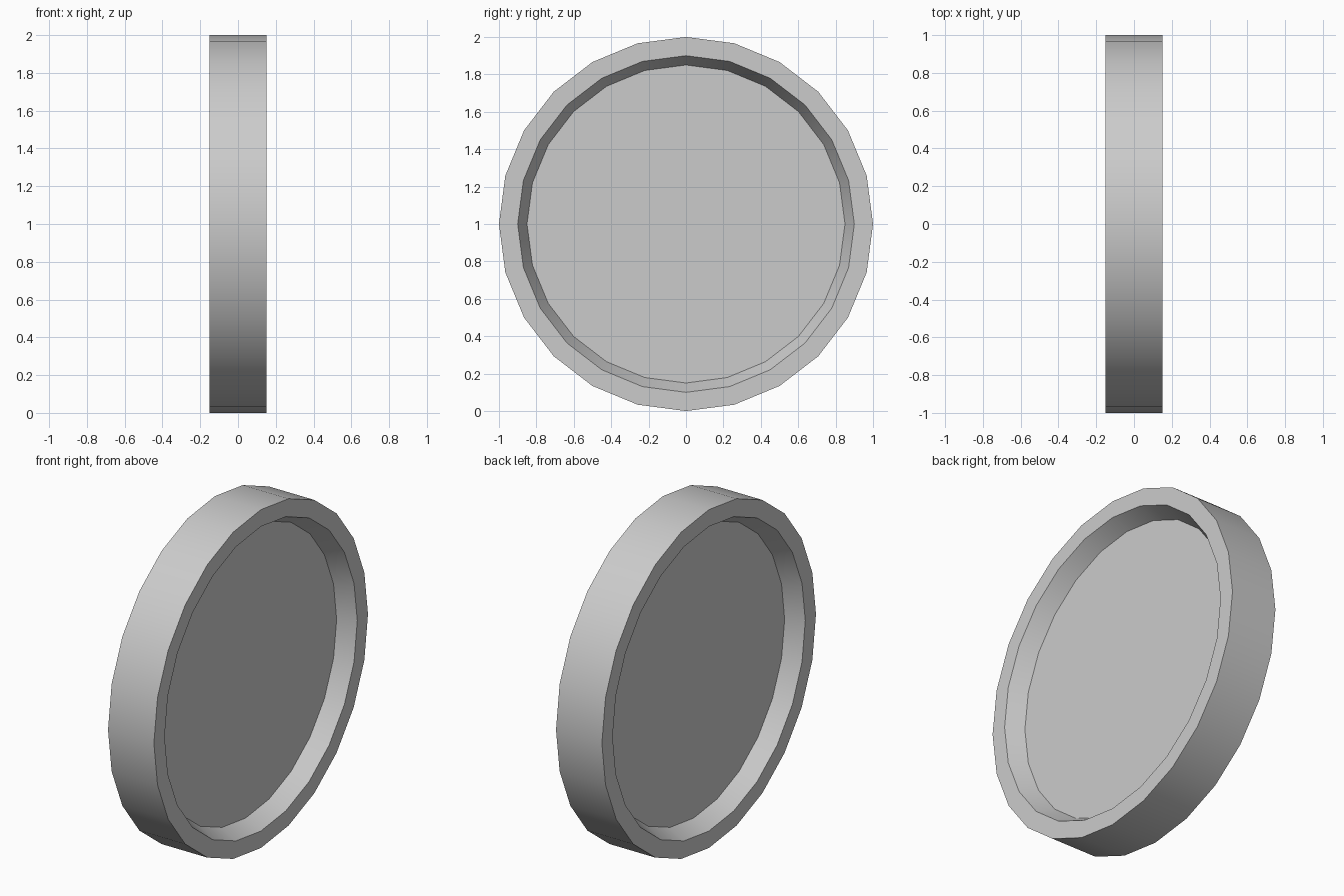
import bpy
import bmesh
from math import cos, sin, tau

if "Cube" in bpy.data.objects:
    bpy.data.objects.remove(bpy.data.objects["Cube"])

SIDES = 24
CENTRE_Z = 1.0
# Half profile (x, radius): recessed floor, sloped inner wall, flat lip, outer edge
HALF = [(0.05, 0.85), (0.15, 0.9), (0.15, 1.0)]
PROFILE = HALF + [(-x, r) for x, r in reversed(HALF)]

bm = bmesh.new()


def ring(x, r):
    return [bm.verts.new((x, r * cos(tau * i / SIDES), CENTRE_Z + r * sin(tau * i / SIDES)))
            for i in range(SIDES)]


# Rim: rings around the x axis, bridged in order
rings = [ring(x, r) for x, r in PROFILE]
for a, b in zip(rings, rings[1:]):
    for i in range(SIDES):
        j = (i + 1) % SIDES
        bm.faces.new((a[i], a[j], b[j], b[i]))

# Recessed floors on both sides
bm.faces.new(rings[0])
bm.faces.new(rings[-1])
bmesh.ops.recalc_face_normals(bm, faces=bm.faces[:])

mesh = bpy.data.meshes.new("recessed_disc")
bm.to_mesh(mesh)
bm.free()
disc = bpy.data.objects.new("recessed_disc", mesh)
bpy.context.collection.objects.link(disc)

# Smooth around the rim, sharp at the lips
bpy.context.view_layer.objects.active = disc
disc.select_set(True)
bpy.ops.object.shade_smooth_by_angle(angle=0.5)
